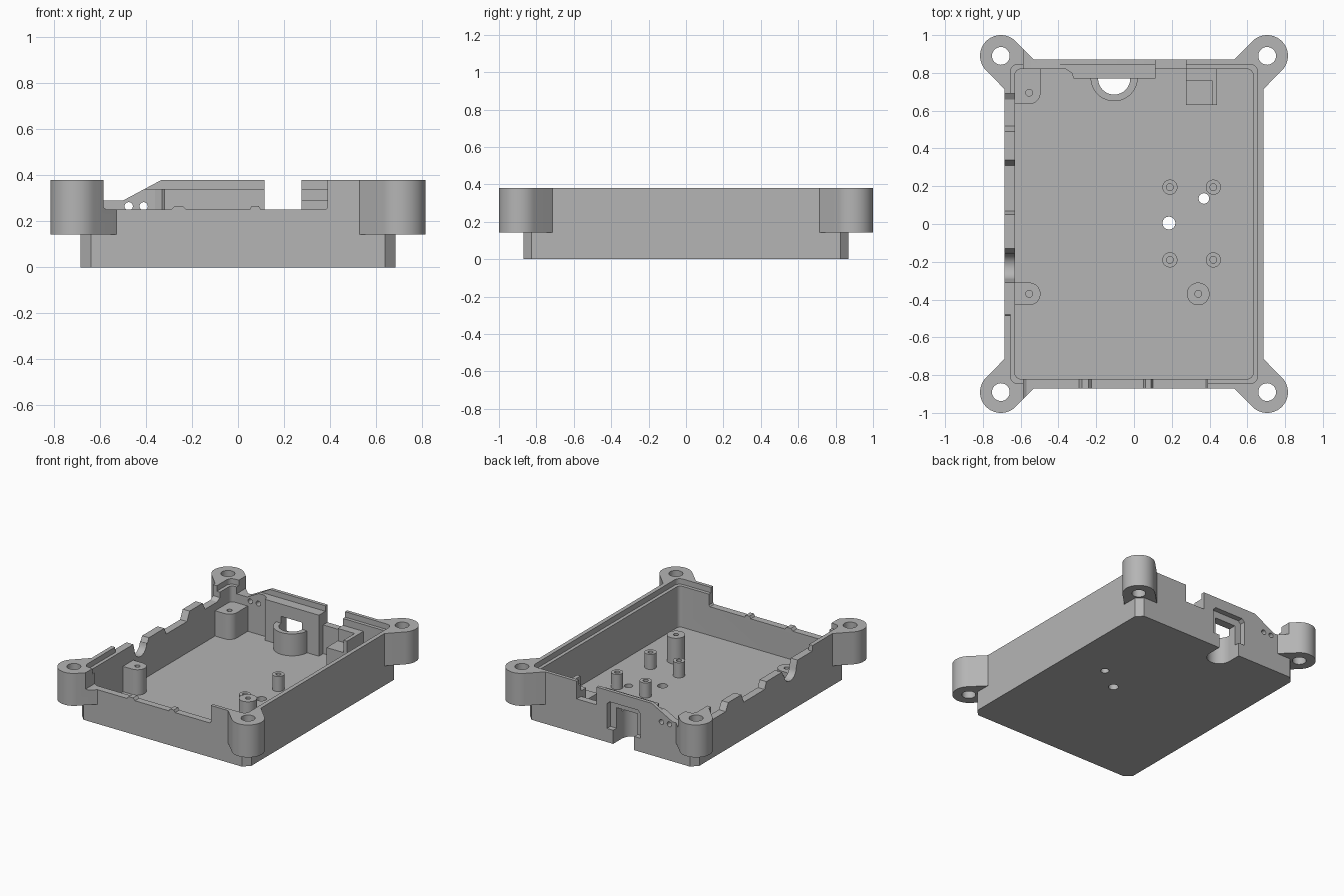
import bpy, bmesh, math

if "Cube" in bpy.data.objects:
    bpy.data.objects.remove(bpy.data.objects["Cube"])

mat = bpy.data.materials.new("matte_grey")
mat.diffuse_color = (0.46, 0.46, 0.46, 1)
mat.use_nodes = True
mat.node_tree.nodes["Principled BSDF"].inputs["Base Color"].default_value = mat.diffuse_color


def prism(name, pts, a, b, axis='Z'):
    """Extrude a 2D outline from a to b; axis Z uses (x,y), Y uses (x,z), X uses (y,z)."""
    place = {'Z': lambda u, v, w: (u, v, w),
             'Y': lambda u, v, w: (u, w, v),
             'X': lambda u, v, w: (w, u, v)}[axis]
    bm = bmesh.new()
    lo = [bm.verts.new(place(u, v, a)) for u, v in pts]
    hi = [bm.verts.new(place(u, v, b)) for u, v in pts]
    bm.faces.new(lo)
    bm.faces.new(hi)
    n = len(pts)
    for i in range(n):
        j = (i + 1) % n
        bm.faces.new((lo[i], lo[j], hi[j], hi[i]))
    bmesh.ops.recalc_face_normals(bm, faces=bm.faces)
    me = bpy.data.meshes.new(name)
    bm.to_mesh(me)
    bm.free()
    ob = bpy.data.objects.new(name, me)
    bpy.context.collection.objects.link(ob)
    me.materials.append(mat)
    return ob


def box(name, x0, x1, y0, y1, z0, z1):
    return prism(name, [(x0, y0), (x1, y0), (x1, y1), (x0, y1)], z0, z1)


def arc(cx, cy, r, a0, a1, n):
    return [(cx + r * math.cos(math.radians(a0 + (a1 - a0) * i / n)),
             cy + r * math.sin(math.radians(a0 + (a1 - a0) * i / n))) for i in range(n + 1)]


def cyl(name, x, y, r, z0, z1, axis='Z', n=32):
    return prism(name, arc(x, y, r, 0, 360, n)[:-1], z0, z1, axis)


def rounded(hx, hy, r, n=6):
    pts = []
    for k, (sx, sy) in enumerate([(1, 1), (-1, 1), (-1, -1), (1, -1)]):
        pts += arc(sx * (hx - r), sy * (hy - r), r, 90 * k, 90 * k + 90, n)
    return pts


def boolean(target, tool, op='DIFFERENCE'):
    m = target.modifiers.new("bool", 'BOOLEAN')
    m.operation, m.object, m.solver = op, tool, 'EXACT'
    bpy.context.view_layer.objects.active = target
    bpy.ops.object.modifier_apply(modifier=m.name)
    bpy.data.objects.remove(tool)


# Solid tray with chamfered vertical corners
X, Y, C, H = 0.685, 0.87, 0.045, 0.38
body = prism("case_body", [(X - C, Y), (-X + C, Y), (-X, Y - C), (-X, -Y + C),
                           (-X + C, -Y), (X - C, -Y), (X, -Y + C), (X, Y - C)], 0, H)

# Four mounting ears blending into the corners
for sx in (1, -1):
    for sy in (1, -1):
        pts = arc(0.705, 0.89, 0.11, -45, 135, 24) + [
            (0.529, 0.87), (0.529, 0.75), (0.60, 0.714), (0.685, 0.714)]
        boolean(body, prism("ear", [(sx * x, sy * y) for x, y in pts], 0.143, H), 'UNION')

# Cavity and stepped rim
boolean(body, prism("cavity", rounded(0.63, 0.82, 0.03), 0.04, 1))
boolean(body, prism("rim_step", rounded(0.655, 0.845, 0.04), 0.34, 1))

# Thick rear wall, half-round well and rear bracket
boolean(body, prism("thick_wall", [(-0.36, 0.85), (-0.36, 0.82), (-0.33, 0.80), (-0.32, 0.77),
                                   (0.115, 0.77), (0.115, 0.85)], 0.02, 0.34), 'UNION')
boolean(body, prism("well", arc(-0.105, 0.775, 0.125, 180, 360, 24), 0.02, 0.2), 'UNION')
boolean(body, box("bracket", 0.275, 0.44, 0.63, 0.83, 0.02, 0.29), 'UNION')
boolean(body, box("bracket_pocket", 0.2, 0.412, 0.6, 0.76, 0.2, 1))

# Corner and side screw bosses joined to the left wall
corner = [(-0.65, 0.635)] + arc(-0.555, 0.695, 0.06, -90, 0, 8) + [(-0.495, 0.84), (-0.65, 0.84)]
side = [(-0.65, -0.43)] + arc(-0.555, -0.37, 0.06, -90, 90, 16) + [(-0.65, -0.31)]
for pts in (corner, side):
    boolean(body, prism("boss", pts, 0.02, 0.225), 'UNION')

# Wall cut-outs: front opening leaving two small tabs
boolean(body, prism("front_cut", [
    (-0.585, 0.5), (-0.585, 0.26), (-0.57, 0.25), (-0.29, 0.25), (-0.275, 0.267), (-0.24, 0.267),
    (-0.225, 0.25), (0.05, 0.25), (0.06, 0.267), (0.09, 0.267), (0.10, 0.25),
    (0.38, 0.25), (0.39, 0.26), (0.39, 0.5)], -1.1, -0.78, 'Y'))

# Rear slope, rear slot
boolean(body, prism("rear_slope", [(-0.585, 0.5), (-0.585, 0.29), (-0.5, 0.29),
                                   (-0.33, 0.381), (-0.33, 0.5)], 0.76, 1.1, 'Y'))
boolean(body, box("rear_slot", 0.115, 0.275, 0.75, 1.1, 0.25, 1))

# Left wall port profile
boolean(body, prism("left_ports", [
    (0.69, 0.5), (0.69, 0.30), (0.66, 0.28), (0.52, 0.28), (0.49, 0.335), (0.34, 0.335),
    (0.31, 0.27), (0.07, 0.27), (0.05, 0.32), (-0.13, 0.32), (-0.15, 0.28)]
    + arc(-0.225, 0.29, 0.07, 0, -180, 10) + [(-0.31, 0.34), (-0.48, 0.34), (-0.50, 0.5)],
    -0.8, -0.6, 'X'))

# Rear opening running down through the floor, with a shallow outer recess
boolean(body, cyl("well_bore", -0.105, 0.77, 0.085, -0.1, 0.25, n=48))
boolean(body, box("rear_opening", -0.19, -0.02, 0.77, 1, -0.1, 0.25))
boolean(body, prism("rear_recess", [(-0.24, 0.1), (0.03, 0.1), (0.03, 0.28), (0.01, 0.30),
                                    (-0.22, 0.30), (-0.24, 0.28)], 0.83, 1, 'Y'))

# Ear holes, floor holes, boss holes and rear wire holes
for sx in (1, -1):
    for sy in (1, -1):
        boolean(body, cyl("hole", sx * 0.705, sy * 0.89, 0.047, -0.1, 1))
for x, y, r, z in [(0.185, 0.005, 0.034, -0.1), (0.37, 0.135, 0.028, -0.1),
                   (-0.555, 0.695, 0.018, 0.08), (-0.555, -0.37, 0.018, 0.08)]:
    boolean(body, cyl("hole", x, y, r, z, 0.5))
for x in (-0.475, -0.41):
    boolean(body, cyl("hole", x, 0.265, 0.018, 0.78, 1, 'Y', 20))

# Board standoffs with screw holes
parts = [body]
for x, y, r, top in [(0.19, 0.195, 0.04, 0.15), (0.42, 0.195, 0.04, 0.15),
                     (0.19, -0.19, 0.04, 0.15), (0.42, -0.19, 0.04, 0.15),
                     (0.34, -0.37, 0.06, 0.23)]:
    post = cyl("standoff", x, y, r, 0.03, top)
    boolean(post, cyl("hole", x, y, 0.018, 0.06, 1, n=20))
    parts.append(post)

# Smooth the curved faces, keep edges sharp
for ob in parts:
    bpy.ops.object.select_all(action='DESELECT')
    ob.select_set(True)
    bpy.context.view_layer.objects.active = ob
    bpy.ops.object.shade_smooth_by_angle(angle=math.radians(30))
